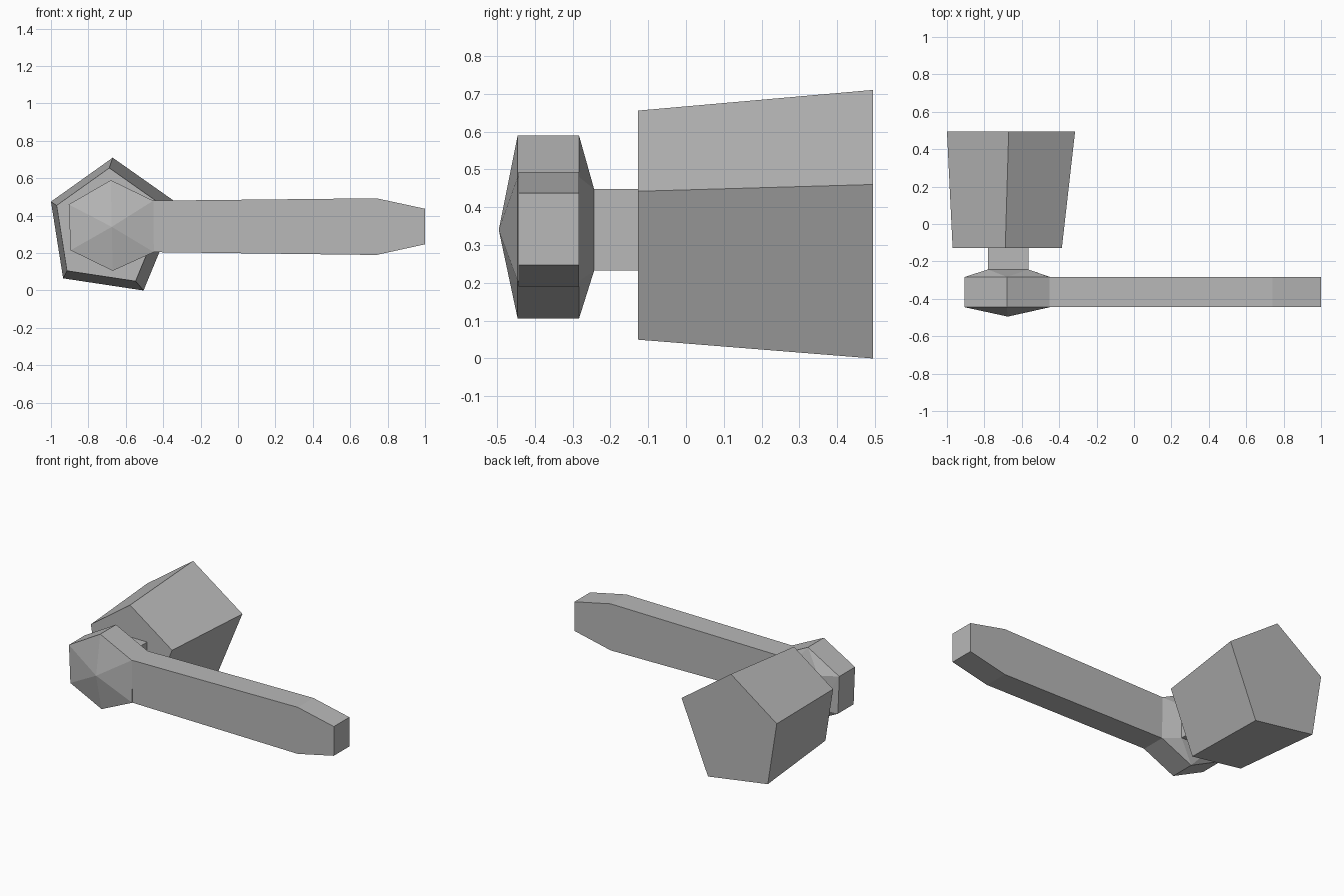
import bpy
import bmesh

cube = bpy.data.objects.get("Cube")
if cube:
    bpy.data.objects.remove(cube, do_unlink=True)

grey = bpy.data.materials.new("plain grey")
grey.use_nodes = True
colour = (0.48, 0.48, 0.48, 1)
grey.diffuse_color = colour
grey.node_tree.nodes["Principled BSDF"].inputs["Base Color"].default_value = colour


def ring(outline, y):
    """Place an (x, z) outline at depth y."""
    return [(x, y, z) for x, z in outline]


def hull_part(name, points):
    """Flat-shaded convex part wrapped around its cross-sections."""
    bm = bmesh.new()
    for p in points:
        bm.verts.new(p)
    bmesh.ops.convex_hull(bm, input=bm.verts[:])
    bmesh.ops.dissolve_limit(bm, angle_limit=0.02, verts=bm.verts[:], edges=bm.edges[:])
    bmesh.ops.recalc_face_normals(bm, faces=bm.faces[:])
    mesh = bpy.data.meshes.new(name)
    bm.to_mesh(mesh)
    bm.free()
    mesh.materials.append(grey)
    obj = bpy.data.objects.new(name, mesh)
    bpy.context.collection.objects.link(obj)
    return obj


# Five-sided drum, tapering towards the front about an off-centre axis
drum = [(-0.67, 0.71), (-1.0, 0.475), (-0.935, 0.065), (-0.505, 0.0), (-0.315, 0.46)]
taper, axis_x, axis_z = 0.853, -0.795, 0.338
drum_front = [(axis_x + (x - axis_x) * taper, axis_z + (z - axis_z) * taper) for x, z in drum]
hull_part("drum", ring(drum, 0.495) + ring(drum_front, -0.127))

# Square neck joining the drum and hub
neck = [(-0.78, 0.232), (-0.565, 0.232), (-0.565, 0.448), (-0.78, 0.448)]
hull_part("neck", ring(neck, -0.243) + ring(neck, -0.127))

# Six-sided hub with a pointed nose and a back that narrows to the neck
hub = [(-0.68, 0.59), (-0.905, 0.46), (-0.895, 0.215),
       (-0.67, 0.105), (-0.45, 0.205), (-0.453, 0.48)]
hull_part("hub", ring(hub, -0.445) + ring(hub, -0.283)
          + ring(neck, -0.243) + [(-0.675, -0.495, 0.34)])

# Long arm with a chamfered tip
arm = [(-0.453, 0.48), (0.74, 0.493), (1.0, 0.437),
       (1.0, 0.247), (0.74, 0.19), (-0.45, 0.205)]
hull_part("arm", ring(arm, -0.443) + ring(arm, -0.283))
